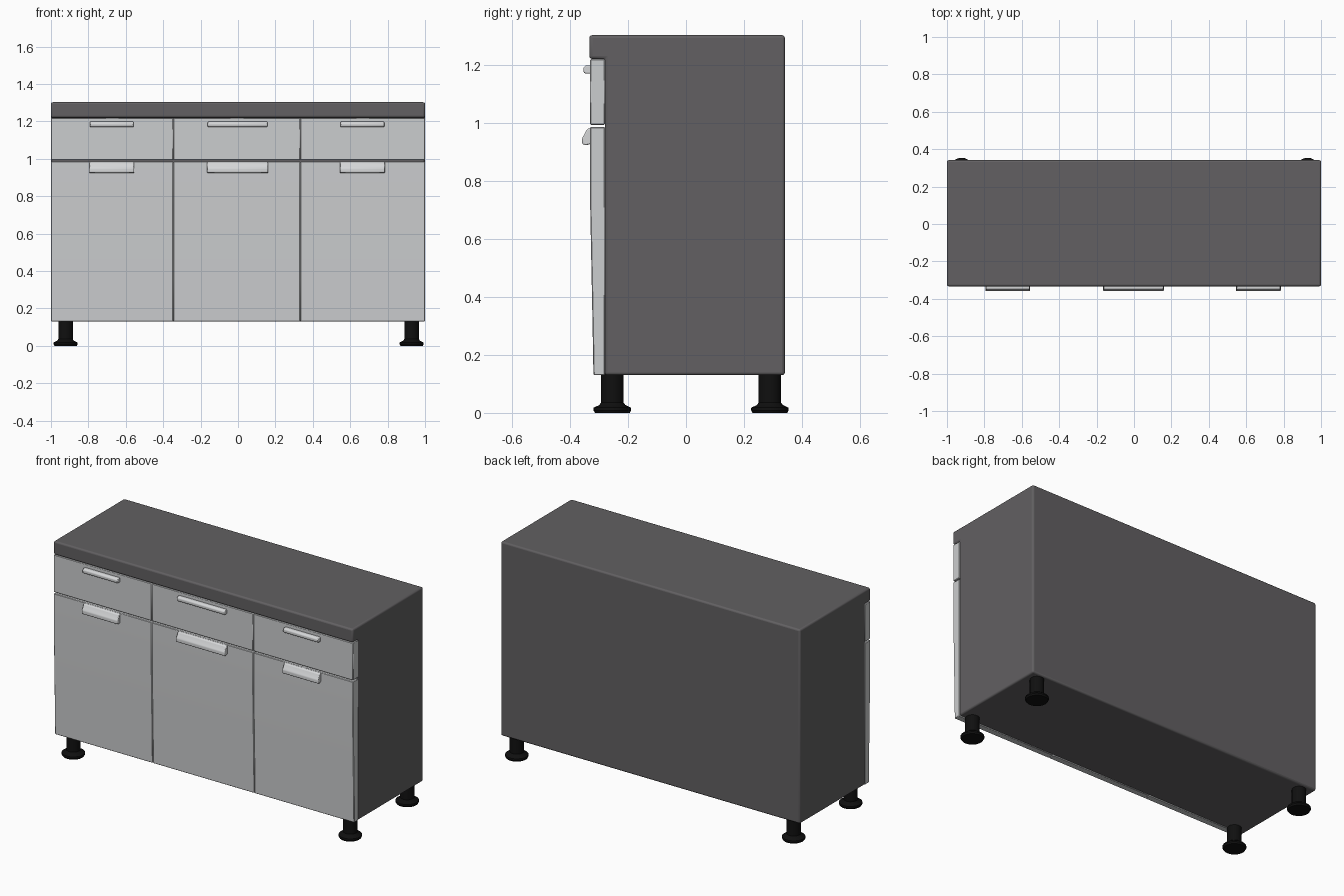
import bpy, bmesh, math
from mathutils import Matrix

if "Cube" in bpy.data.objects:
    bpy.data.objects.remove(bpy.data.objects["Cube"])


def material(name, rgb):
    m = bpy.data.materials.new(name)
    m.diffuse_color = (*rgb, 1)
    m.use_nodes = True
    m.node_tree.nodes["Principled BSDF"].inputs["Base Color"].default_value = m.diffuse_color
    return m


DARK = material("dark grey", (0.122, 0.117, 0.122))
LIGHT = material("light grey", (0.60, 0.61, 0.62))
HANDLE = material("handle grey", (0.66, 0.67, 0.68))
BLACK = material("black", (0.005, 0.005, 0.005))


def finish(bm, name, mat, bevel=0, segments=2):
    bmesh.ops.recalc_face_normals(bm, faces=bm.faces)
    me = bpy.data.meshes.new(name)
    bm.to_mesh(me)
    bm.free()
    me.materials.append(mat)
    ob = bpy.data.objects.new(name, me)
    bpy.context.collection.objects.link(ob)
    if bevel:
        mod = ob.modifiers.new("bevel", 'BEVEL')
        mod.width, mod.segments = bevel, segments
        mod.limit_method = 'ANGLE'
    bpy.context.view_layer.objects.active = ob
    ob.select_set(True)
    bpy.ops.object.shade_smooth_by_angle(angle=math.radians(35))
    ob.select_set(False)
    return ob


def extrude_x(name, profile, x0, x1, mat, bevel=0, segments=2):
    """Sweep a (y, z) outline from x0 to x1."""
    bm = bmesh.new()
    face = bm.faces.new([bm.verts.new((x0, y, z)) for y, z in profile])
    new = bmesh.ops.extrude_face_region(bm, geom=[face])["geom"]
    bmesh.ops.translate(bm, vec=(x1 - x0, 0, 0),
                        verts=[v for v in new if isinstance(v, bmesh.types.BMVert)])
    return finish(bm, name, mat, bevel, segments)


def lathe(name, profile, x, y, mat):
    """Spin an (r, z) outline round a vertical axis."""
    bm = bmesh.new()
    vs = [bm.verts.new((r, 0, z)) for r, z in profile]
    es = [bm.edges.new(p) for p in zip(vs, vs[1:])]
    bmesh.ops.spin(bm, geom=vs + es, axis=(0, 0, 1), cent=(0, 0, 0),
                   angle=math.tau, steps=24, use_duplicate=False)
    bmesh.ops.remove_doubles(bm, verts=bm.verts, dist=1e-5)
    bmesh.ops.transform(bm, matrix=Matrix.Translation((x, y, 0)), verts=bm.verts)
    return finish(bm, name, mat)


# Carcass whose top overhangs the fronts
extrude_x("carcass", [(-0.28, 0.13), (0.341, 0.13), (0.341, 1.302), (-0.333, 1.302),
                      (-0.333, 1.22), (-0.28, 1.22)], -1, 1, DARK, 0.01, 3)

door = [(-0.279, 0.13), (-0.319, 0.13), (-0.323, 0.35), (-0.331, 0.75),
        (-0.331, 0.985), (-0.279, 0.985)]
drawer = [(-0.279, 0.993), (-0.331, 0.993), (-0.331, 1.219), (-0.279, 1.219)]
door_pull = [(-0.325, 0.984), (-0.341, 0.978), (-0.350, 0.960), (-0.358, 0.948),
             (-0.358, 0.927), (-0.345, 0.922), (-0.325, 0.928)]
drawer_pull = [(-0.325, 1.169), (-0.347, 1.169), (-0.354, 1.175),
               (-0.354, 1.190), (-0.345, 1.198), (-0.325, 1.198)]

# Three columns: left edge, right edge, handle left, handle right
columns = {"left": (-1, -0.346, -0.795, -0.555),
           "middle": (-0.344, 0.333, -0.165, 0.16),
           "right": (0.335, 1, 0.545, 0.785)}
for side, (a, b, h0, h1) in columns.items():
    extrude_x(side + "_door", door, a, b, LIGHT, 0.003, 1)
    extrude_x(side + "_drawer", drawer, a, b, LIGHT, 0.003, 1)
    extrude_x(side + "_door_handle", door_pull, h0, h1, HANDLE, 0.004)
    extrude_x(side + "_drawer_handle", drawer_pull, h0 + 0.003, h1 - 0.003, HANDLE, 0.004)

# Four round feet with flared pads
foot = [(0, 0.003), (0.060, 0.003), (0.065, 0.009), (0.064, 0.018), (0.045, 0.027),
        (0.039, 0.035), (0.039, 0.135), (0, 0.135)]
for row, y in (("front", -0.254), ("back", 0.289)):
    for side, x in (("left", -0.922), ("right", 0.928)):
        lathe(f"{row}_{side}_foot", [(r, z if z > 0.004 else 0) for r, z in foot], x, y, BLACK)
